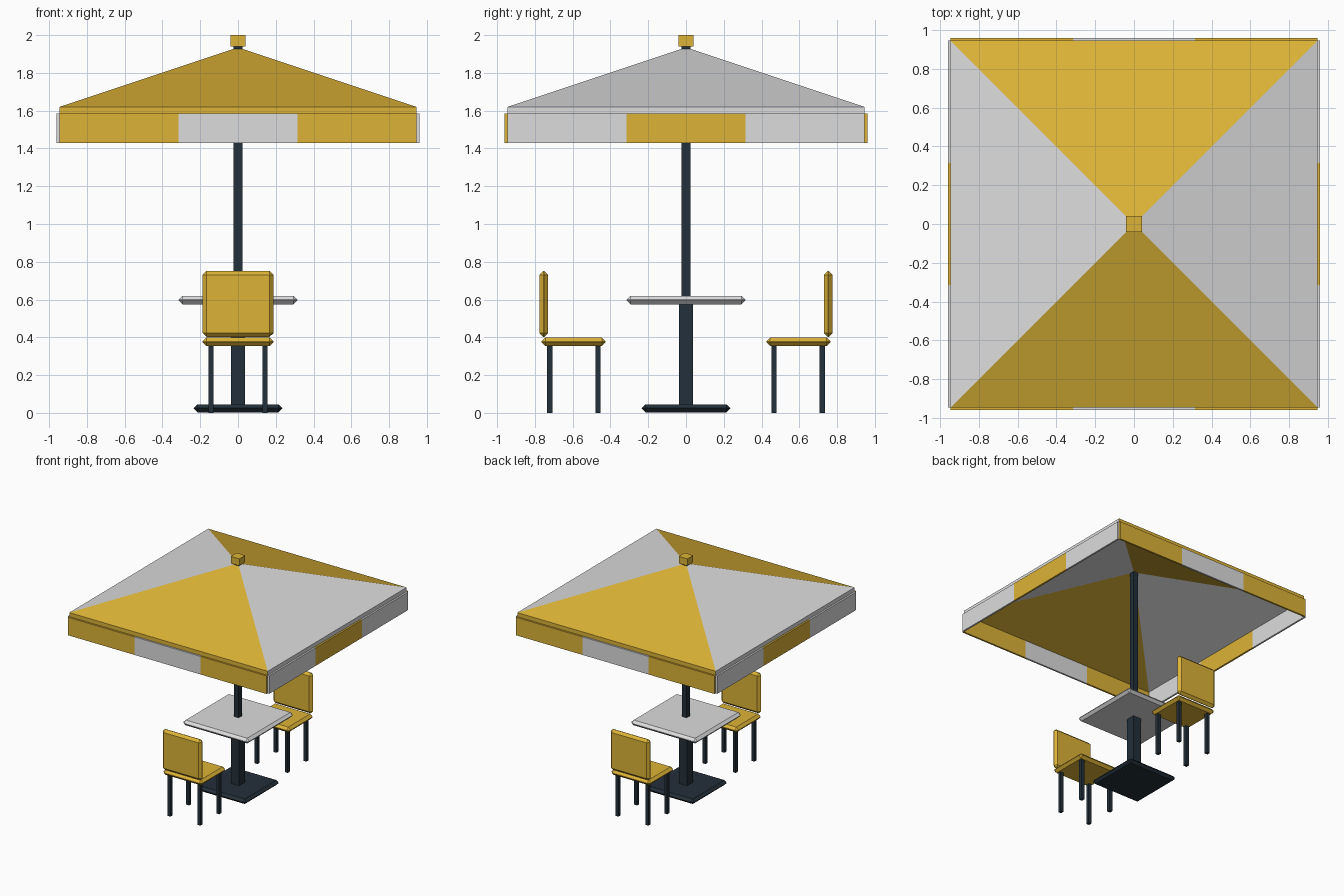
import bpy
import bmesh
from math import pi
from mathutils import Matrix, Vector

if "Cube" in bpy.data.objects:
    bpy.data.objects.remove(bpy.data.objects["Cube"], do_unlink=True)


def material(name, rgb):
    mat = bpy.data.materials.new(name)
    mat.use_nodes = True
    mat.diffuse_color = (*rgb, 1)
    mat.node_tree.nodes["Principled BSDF"].inputs["Base Color"].default_value = (*rgb, 1)
    return mat


GOLD = material("gold fabric", (0.72, 0.45, 0.037))
GREY = material("pale grey", (0.72, 0.72, 0.72))
DARK = material("dark metal", (0.017, 0.029, 0.041))


def finish(bm, name, *mats):
    bmesh.ops.recalc_face_normals(bm, faces=bm.faces)
    mesh = bpy.data.meshes.new(name)
    bm.to_mesh(mesh)
    bm.free()
    for mat in mats:
        mesh.materials.append(mat)
    obj = bpy.data.objects.new(name, mesh)
    bpy.context.collection.objects.link(obj)
    return obj


def box(name, low, high, mat, chamfer=0, turn=0):
    """Box between two corners, optionally chamfered, turned about z."""
    low, high = Vector(low), Vector(high)
    bm = bmesh.new()
    bmesh.ops.create_cube(bm, size=1)
    bmesh.ops.scale(bm, vec=high - low, verts=bm.verts)
    bmesh.ops.translate(bm, vec=(low + high) / 2, verts=bm.verts)
    if chamfer:
        bmesh.ops.bevel(bm, geom=bm.edges[:], offset=chamfer, segments=1,
                        affect='EDGES')
    bmesh.ops.rotate(bm, cent=(0, 0, 0), matrix=Matrix.Rotation(turn, 3, 'Z'),
                     verts=bm.verts)
    return finish(bm, name, mat)


def post(name, half, bottom, top, mat, chamfer=0):
    return box(name, (-half, -half, bottom), (half, half, top), mat, chamfer)


# Table and umbrella pole
post("table_base", 0.235, 0.003, 0.045, DARK, 0.02)
post("table_column", 0.038, 0.03, 0.59, DARK)
post("table_top", 0.314, 0.575, 0.62, GREY, 0.021)
post("umbrella_pole", 0.023, 0.58, 1.945, DARK)
post("umbrella_finial", 0.04, 1.94, 2.0, GOLD)

# Canopy: hollow pyramid shell, coloured by the direction of each side
EDGE, LIP, EAVE, RISE = 0.945, 1.585, 1.62, 0.315
bm = bmesh.new()
rings = []
for z in (LIP, EAVE):
    ring = [bm.verts.new((x * EDGE, y * EDGE, z))
            for x, y in ((-1, -1), (1, -1), (1, 1), (-1, 1))]
    apex = bm.verts.new((0, 0, z + RISE))
    for i in range(4):
        bm.faces.new((ring[i], ring[(i + 1) % 4], apex))
    rings.append(ring)
for i in range(4):
    j = (i + 1) % 4
    bm.faces.new((rings[0][i], rings[0][j], rings[1][j], rings[1][i]))
for face in bm.faces:
    centre = face.calc_center_median()
    face.material_index = int(abs(centre.x) > abs(centre.y))
finish(bm, "canopy", GOLD, GREY)

# Valance: three panels per side, the middle one in the other colour
third = EDGE / 3
for side, label in enumerate(("front", "left", "back", "right")):
    ends, middle = (GOLD, GREY) if side % 2 == 0 else (GREY, GOLD)
    for part, mat in ((-1, ends), (0, middle), (1, ends)):
        x = part * 2 * third
        box(f"valance_{label}_{part + 2}", (x - third, -0.96, 1.43),
            (x + third, -EDGE, LIP), mat, turn=side * pi / 2)

# Two chairs facing the table
for label, turn in (("front", 0), ("back", pi)):
    box(f"{label}_chair_seat", (-0.188, -0.765, 0.354), (0.188, -0.425, 0.4),
        GOLD, 0.021, turn)
    box(f"{label}_chair_backrest", (-0.188, -0.776, 0.402), (0.188, -0.73, 0.752),
        GOLD, 0.021, turn)
    for x in (-0.143, 0.143):
        for y in (-0.721, -0.466):
            box(f"{label}_chair_leg", (x - 0.014, y - 0.014, 0),
                (x + 0.014, y + 0.014, 0.36), DARK, turn=turn)
